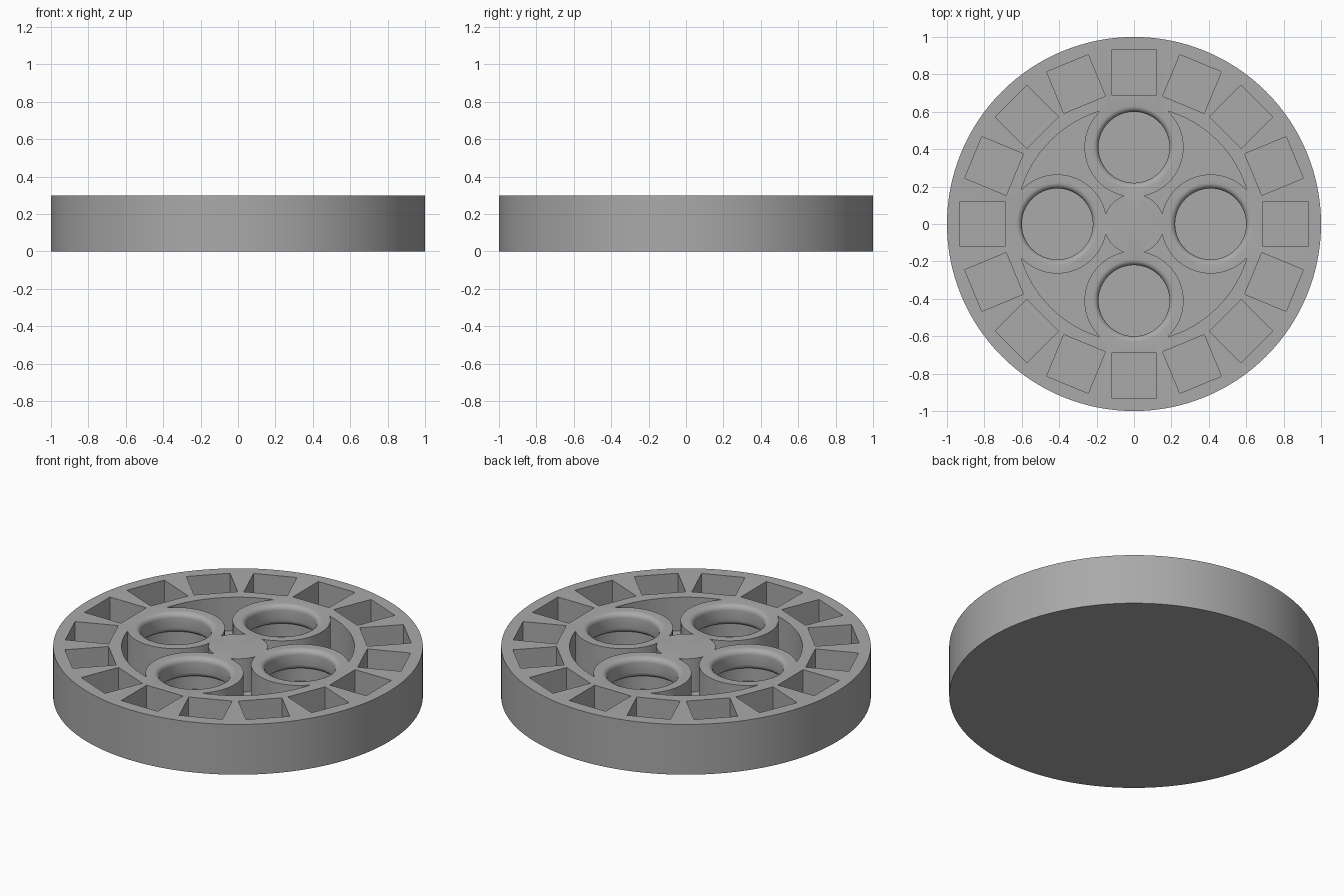
import bpy, bmesh, math
from mathutils import Matrix

default = bpy.data.objects.get("Cube")
if default:
    bpy.data.objects.remove(default, do_unlink=True)

HEIGHT = 0.3
FLOOR = 0.1          # floor level of every recess
ABOVE = 0.4          # cutters rise past the top face
COLLAR_DIST = 0.41

grey = bpy.data.materials.new("plain_grey")
grey.use_nodes = True
colour = (0.4, 0.4, 0.4, 1)
grey.diffuse_color = colour
grey.node_tree.nodes["Principled BSDF"].inputs["Base Color"].default_value = colour


def make_object(name, bm):
    bmesh.ops.recalc_face_normals(bm, faces=bm.faces)
    mesh = bpy.data.meshes.new(name)
    bm.to_mesh(mesh)
    bm.free()
    mesh.materials.append(grey)
    obj = bpy.data.objects.new(name, mesh)
    bpy.context.collection.objects.link(obj)
    return obj


def quarter_turns():
    return [Matrix.Rotation(k * math.pi / 2, 4, 'Z') @ Matrix.Translation((COLLAR_DIST, 0, 0))
            for k in range(4)]


def revolve(name, profile, steps, places=(Matrix(),)):
    """Turn an (r, z) profile about z and repeat it at each placement."""
    bm = bmesh.new()
    for place in places:
        verts = [bm.verts.new((r, 0, z)) for r, z in profile]
        edges = [bm.edges.new(pair) for pair in zip(verts, verts[1:])]
        made = bmesh.ops.spin(bm, geom=verts + edges, axis=(0, 0, 1), cent=(0, 0, 0),
                              angle=2 * math.pi, steps=steps)
        fresh = [v for v in bm.verts if not v.tag]
        bmesh.ops.transform(bm, matrix=place, verts=fresh)
        for v in fresh:
            v.tag = True
    bmesh.ops.remove_doubles(bm, verts=bm.verts, dist=1e-5)
    return make_object(name, bm)


def cylinder(name, radius, low, high, steps, places=(Matrix(),)):
    return revolve(name, [(0, low), (radius, low), (radius, high), (0, high)], steps, places)


def cut(target, cutter):
    mod = target.modifiers.new("cut", 'BOOLEAN')
    mod.operation = 'DIFFERENCE'
    mod.solver = 'EXACT'
    mod.object = cutter
    bpy.context.view_layer.objects.active = target
    bpy.ops.object.modifier_apply(modifier=mod.name)
    bpy.data.objects.remove(cutter, do_unlink=True)


# Solid round body
disc = cylinder("disc_body", 1, 0, HEIGHT, 128)

# Ring of square pockets near the edge
bm = bmesh.new()
for k in range(16):
    place = (Matrix.Rotation(k * math.pi / 8, 4, 'Z')
             @ Matrix.Translation((0.81, 0, (FLOOR + ABOVE) / 2))
             @ Matrix.Diagonal((0.24, 0.24, ABOVE - FLOOR, 1)))
    bmesh.ops.create_cube(bm, size=1, matrix=place)
cut(disc, make_object("square_pockets", bm))

# Central recess, leaving the hub and four collars standing
recess = cylinder("recess", 0.63, FLOOR, ABOVE, 96)
cut(recess, cylinder("collars", 0.265, 0, 0.5, 64, quarter_turns()))
cut(recess, cylinder("hub", 0.16, 0, 0.5, 48))
cut(disc, recess)

# Collar bores with a rounded lip over a wider well
lip = 0.03
bore = [(0, FLOOR), (0.22, FLOOR), (0.22, 0.18)]
for centre_z, start in ((0.21, -90), (HEIGHT - lip, 0)):
    for i in range(6):
        a = math.radians(start + i * 18)
        bore.append((0.22 - lip * math.cos(a), centre_z + lip * math.sin(a)))
bore.pop(3)
bore += [(0.22, ABOVE), (0, ABOVE)]
cut(disc, revolve("bores", bore, 64, quarter_turns()))

# Smooth the round walls, keep the rims crisp
bpy.ops.object.select_all(action='DESELECT')
disc.select_set(True)
bpy.context.view_layer.objects.active = disc
bpy.ops.object.shade_smooth_by_angle(angle=math.radians(30))
